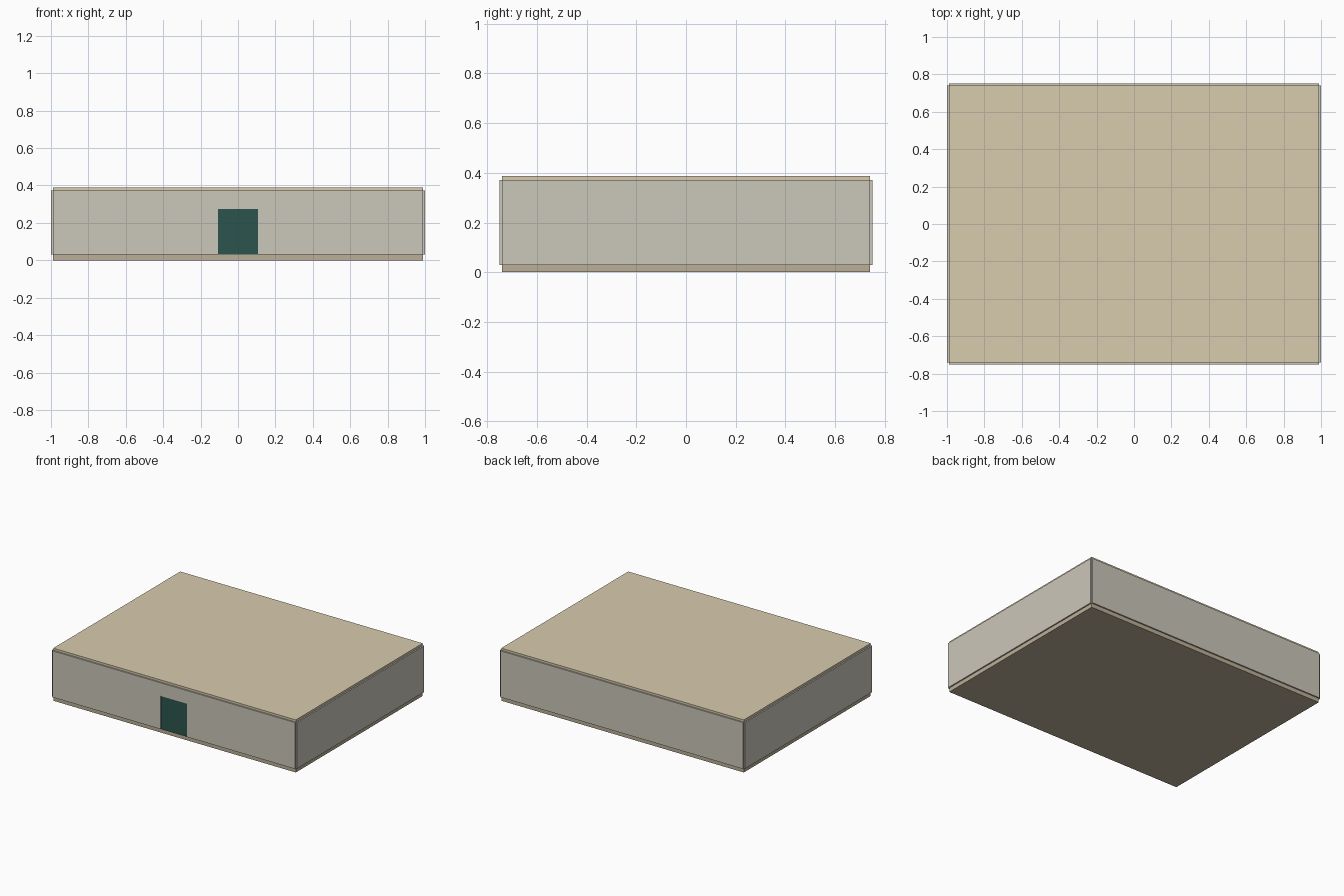
import bpy, bmesh

if "Cube" in bpy.data.objects:
    bpy.data.objects.remove(bpy.data.objects["Cube"])

HX, HY = 0.99, 0.74        # wall centre lines, also slab half sizes
T = 0.02                   # wall thickness
Z0, Z1, Z2 = 0.03, 0.372, 0.388   # floor top, wall top, roof top
DW, DH = 0.107, 0.275      # door half width, door top


def material(name, rgb):
    m = bpy.data.materials.new(name)
    m.diffuse_color = (*rgb, 1)
    m.use_nodes = True
    m.node_tree.nodes["Principled BSDF"].inputs["Base Color"].default_value = m.diffuse_color
    return m


floor_mat = material("floor", (0.50, 0.43, 0.31))
wall_mat = material("wall", (0.60, 0.57, 0.49))
roof_mat = material("roof", (0.69, 0.60, 0.42))
door_mat = material("door", (0.025, 0.09, 0.075))


def prism(name, outline, y0, y1, mat):
    """Extrude an (x, z) outline along y."""
    bm = bmesh.new()
    face = bm.faces.new([bm.verts.new((x, y0, z)) for x, z in outline])
    ext = bmesh.ops.extrude_face_region(bm, geom=[face])
    for v in ext["geom"]:
        if isinstance(v, bmesh.types.BMVert):
            v.co.y = y1
    bmesh.ops.recalc_face_normals(bm, faces=bm.faces)
    me = bpy.data.meshes.new(name)
    bm.to_mesh(me)
    bm.free()
    me.materials.append(mat)
    ob = bpy.data.objects.new(name, me)
    bpy.context.collection.objects.link(ob)
    return ob


def box(name, x0, x1, y0, y1, z0, z1, mat):
    return prism(name, [(x0, z0), (x1, z0), (x1, z1), (x0, z1)], y0, y1, mat)


# floor and roof slabs
box("floor", -HX, HX, -HY, HY, 0, Z0, floor_mat)
box("roof", -HX, HX, -HY, HY, Z1, Z2, roof_mat)

# side walls and back wall, centred on the slab edges
h = T / 2
for side, s in (("left", -1), ("right", 1)):
    box(side + "_wall", s * HX - h, s * HX + h, -HY, HY, Z0, Z1, wall_mat)
box("back_wall", -HX, HX, HY - h, HY + h, Z0, Z1, wall_mat)

# front wall with doorway
prism("front_wall", [(-HX, Z0), (-DW, Z0), (-DW, DH), (DW, DH), (DW, Z0),
                     (HX, Z0), (HX, Z1), (-HX, Z1)], -HY - h, -HY + h, wall_mat)

# door leaf set in the doorway
box("door", -DW + 0.001, DW - 0.001, -HY - h + 0.002, -HY + h - 0.002,
    Z0, DH - 0.001, door_mat)
